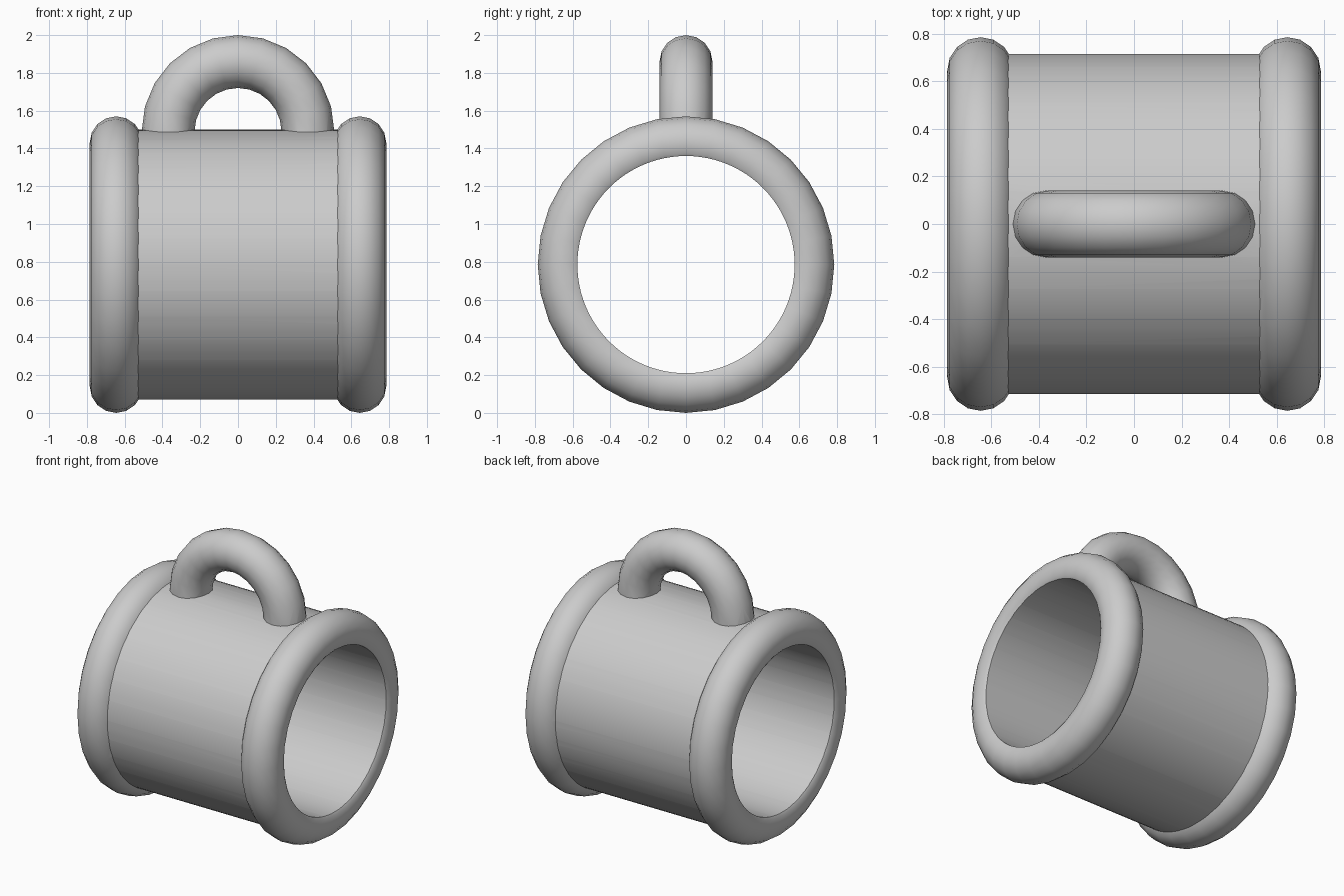
import bpy
import math

if "Cube" in bpy.data.objects:
    bpy.data.objects.remove(bpy.data.objects["Cube"])

CENTRE_Z = 0.785   # axis of the barrel
QUARTER = math.pi / 2

grey = bpy.data.materials.new("plain grey")
grey.diffuse_color = (0.6, 0.6, 0.6, 1)
grey.use_nodes = True
grey.node_tree.nodes["Principled BSDF"].inputs["Base Color"].default_value = grey.diffuse_color


def cylinder(name, radius, length):
    """Cylinder lying along x."""
    bpy.ops.mesh.primitive_cylinder_add(
        vertices=96, radius=radius, depth=length,
        location=(0, 0, CENTRE_Z), rotation=(0, QUARTER, 0))
    bpy.context.object.name = name
    return bpy.context.object


def ring(name, major, segments, location, rotation):
    bpy.ops.mesh.primitive_torus_add(
        major_radius=major, minor_radius=0.14,
        major_segments=segments, minor_segments=16,
        location=location, rotation=rotation)
    bpy.context.object.name = name
    return bpy.context.object


def boolean(target, other, operation):
    mod = target.modifiers.new(operation.lower(), 'BOOLEAN')
    mod.operation = operation
    mod.solver = 'EXACT'
    mod.object = other
    bpy.context.view_layer.objects.active = target
    bpy.ops.object.modifier_apply(modifier=mod.name)
    bpy.data.objects.remove(other)


# Barrel
bead = cylinder("tube_bead", 0.715, 1.29)

# Rounded rims at both ends, and the hanging loop sunk into the top
parts = [ring("rim", 0.645, 32, (side * 0.645, 0, CENTRE_Z), (0, QUARTER, 0))
         for side in (-1, 1)]
parts.append(ring("hanging_loop", 0.37, 24, (0, 0, 1.49), (QUARTER, 0, 0)))
for part in parts:
    boolean(bead, part, 'UNION')

# Bore straight through the barrel and rims
boolean(bead, cylinder("bore", 0.575, 3), 'DIFFERENCE')

# Smooth surface with crisp seams
bead.data.materials.clear()
bead.data.materials.append(grey)
for poly in bead.data.polygons:
    poly.material_index = 0
bpy.ops.object.select_all(action='DESELECT')
bead.select_set(True)
bpy.context.view_layer.objects.active = bead
bpy.ops.object.shade_smooth_by_angle(angle=math.radians(35))
